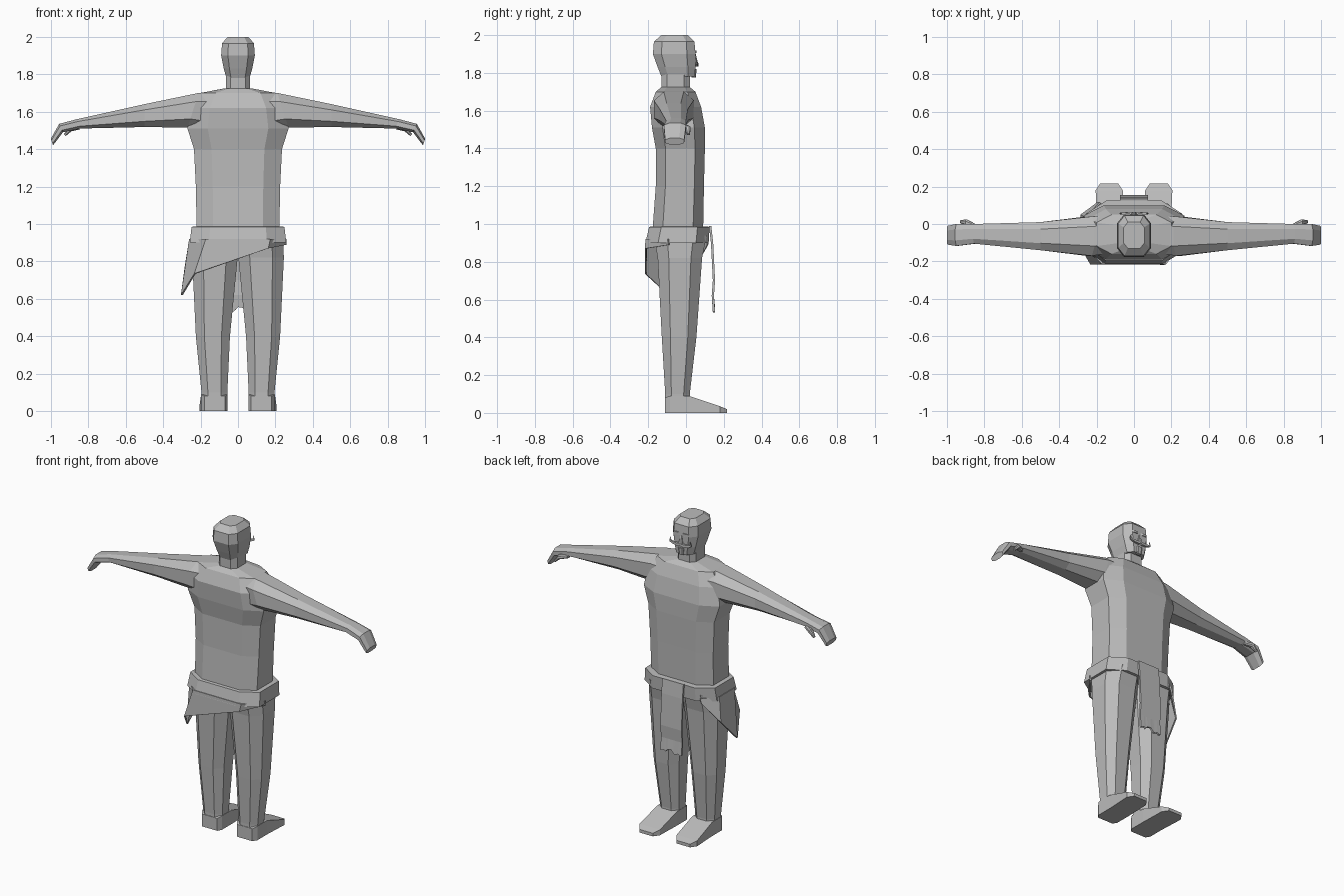
import bpy, bmesh, math, random
from mathutils import Vector

random.seed(4)
if "Cube" in bpy.data.objects:
    bpy.data.objects.remove(bpy.data.objects["Cube"])

COLOUR = (0.5, 0.5, 0.5, 1)
grey = bpy.data.materials.new("plain grey")
grey.use_nodes = True
grey.diffuse_color = COLOUR
grey.node_tree.nodes["Principled BSDF"].inputs["Base Color"].default_value = COLOUR


def finish(name, bm, mirror=False, thickness=None):
    bmesh.ops.recalc_face_normals(bm, faces=bm.faces)
    mesh = bpy.data.meshes.new(name)
    bm.to_mesh(mesh)
    bm.free()
    mesh.materials.append(grey)
    obj = bpy.data.objects.new(name, mesh)
    bpy.context.collection.objects.link(obj)
    if mirror:
        obj.modifiers.new("mirror", 'MIRROR').use_mirror_merge = False
    if thickness:
        solid = obj.modifiers.new("thickness", 'SOLIDIFY')
        solid.thickness = thickness
        solid.offset = 0


def bridge(bm, first, second, closed):
    """Join two rows of vertices with quads."""
    count = len(first)
    for i in range(count if closed else count - 1):
        j = (i + 1) % count
        bm.faces.new((first[i], first[j], second[j], second[i]))


def loft(name, sections, mirror=False):
    """Skin closed sections and cap both ends."""
    bm = bmesh.new()
    loops = [[bm.verts.new(point) for point in section] for section in sections]
    for first, second in zip(loops, loops[1:]):
        bridge(bm, first, second, closed=True)
    bm.faces.new(loops[0])
    bm.faces.new(loops[-1])
    finish(name, bm, mirror)


def sheet(name, rows, thickness):
    """Thin cloth through open rows of points."""
    bm = bmesh.new()
    lines = [[bm.verts.new(point) for point in row] for row in rows]
    for first, second in zip(lines, lines[1:]):
        bridge(bm, first, second, closed=False)
    finish(name, bm, thickness=thickness)


def cut_corners(quad, cut=0.25):
    """Turn a four-cornered section into an eight-sided one."""
    corners = [Vector(corner) for corner in quad]
    ring = []
    for start, end in zip(corners, corners[1:] + corners[:1]):
        ring += [start.lerp(end, cut), end.lerp(start, cut)]
    return ring


def level(z, inner, outer, back, front, cut=0.25):
    """Horizontal section."""
    return cut_corners([(inner, back, z), (outer, back, z),
                        (outer, front, z), (inner, front, z)], cut)


def girth(z, half, back, front, cut=0.2):
    """Horizontal section centred on the body."""
    return level(z, -half, half, back, front, cut)


def limb(top, bottom, back, front):
    """Section across the arm, from its upper (x, z) to its lower (x, z)."""
    (x, z), (low_x, low_z) = top, bottom
    return cut_corners([(x, back, z), (x, front, z),
                        (low_x, front, low_z), (low_x, back, low_z)])


# Trunk, neck and head
loft("torso", [
    girth(z=0.93, half=0.22, back=-0.18, front=0.09),
    girth(z=1.2, half=0.225, back=-0.16, front=0.095),
    girth(z=1.4, half=0.235, back=-0.16, front=0.1),
    girth(z=1.51, half=0.27, back=-0.18, front=0.1),
    girth(z=1.62, half=0.25, back=-0.19, front=0.08),
    girth(z=1.7, half=0.2, back=-0.16, front=0.05),
    girth(z=1.725, half=0.07, back=-0.13, front=0.02)])
loft("neck", [girth(z=height, half=0.065, back=-0.13, front=0.02) for height in (1.7, 1.83)])
loft("head", [
    girth(z=1.78, half=0.062, back=-0.13, front=0.046),
    girth(z=1.83, half=0.076, back=-0.15, front=0.05),
    girth(z=1.9, half=0.09, back=-0.175, front=0.05),
    girth(z=1.965, half=0.085, back=-0.17, front=0.045),
    girth(z=2, half=0.055, back=-0.13, front=0.01)])

# Face details
loft("nose", [girth(z=1.85, half=0.014, back=0.03, front=0.064),
              girth(z=1.9, half=0.006, back=0.03, front=0.052)])
loft("chin_beard", [girth(z=1.775, half=0.014, back=0.03, front=0.052),
                    girth(z=1.82, half=0.02, back=0.03, front=0.056)])
loft("brow", [level(z=height, inner=0.01, outer=0.055, back=0.03, front=0.055)
              for height in (1.905, 1.918)], mirror=True)

# Moustache sweeps outwards and curls up to a point
whiskers = []
for step in range(6):
    t = step / 5
    size = 0.008 * (1 - t) + 0.001
    x = 0.075 * math.sin(2 * t)
    z = 1.843 + 0.035 * t ** 3
    whiskers.append([(x - size, 0.056 - size, z + size), (x - size, 0.056 + size, z + size),
                     (x + size, 0.056 + size, z - size), (x + size, 0.056 - size, z - size)])
loft("moustache", whiskers, mirror=True)

# Arms with curled hands
loft("arm", [
    limb(top=(0.15, 1.705), bottom=(0.2, 1.5), back=-0.16, front=0.045),
    limb(top=(0.21, 1.7), bottom=(0.27, 1.515), back=-0.17, front=0.04),
    limb(top=(0.5, 1.64), bottom=(0.5, 1.518), back=-0.14, front=0.01),
    limb(top=(0.86, 1.56), bottom=(0.84, 1.51), back=-0.105, front=0),
    limb(top=(0.955, 1.535), bottom=(0.935, 1.49), back=-0.117, front=0),
    limb(top=(1, 1.455), bottom=(0.988, 1.42), back=-0.11, front=-0.01)], mirror=True)
loft("thumb", [
    limb(top=(0.85, 1.53), bottom=(0.845, 1.505), back=-0.03, front=0),
    limb(top=(0.9, 1.52), bottom=(0.89, 1.495), back=-0.01, front=0.025),
    limb(top=(0.93, 1.48), bottom=(0.92, 1.47), back=0.005, front=0.02)], mirror=True)

# Legs and feet
loft("leg", [
    level(z=0.04, inner=0.057, outer=0.193, back=-0.11, front=0.02),
    level(z=0.1, inner=0.057, outer=0.195, back=-0.11, front=0.02),
    level(z=0.4, inner=0.043, outer=0.225, back=-0.128, front=0.055),
    level(z=0.82, inner=0.002, outer=0.245, back=-0.15, front=0.085),
    level(z=0.94, inner=0, outer=0.24, back=-0.17, front=0.11)], mirror=True)


def sole(y, inner, outer, height):
    """Upright section across the foot."""
    return [(inner, y, 0), (outer, y, 0), (outer, y, height), (inner, y, height)]


loft("foot", [
    sole(y=-0.112, inner=0.07, outer=0.18, height=0.08),
    sole(y=-0.085, inner=0.055, outer=0.197, height=0.09),
    sole(y=0.015, inner=0.055, outer=0.197, height=0.09),
    sole(y=0.18, inner=0.06, outer=0.205, height=0.035),
    sole(y=0.217, inner=0.085, outer=0.18, height=0.02)], mirror=True)

# Belt
loft("belt", [
    girth(z=0.9, half=0.258, back=-0.215, front=0.12),
    girth(z=0.985, half=0.248, back=-0.195, front=0.125),
    girth(z=0.988, half=0.21, back=-0.17, front=0.09)])

# Wrapped sash, its hem falling to a hanging tail on one side
belt_line = [(0.256, -0.09), (0.17, -0.21), (-0.17, -0.21),
             (-0.256, -0.12), (-0.256, 0.03), (-0.18, 0.115)]
hem = [(0.256, -0.09, 0.89), (0.16, -0.213, 0.87), (-0.23, -0.213, 0.735),
       (-0.3, -0.09, 0.62), (-0.28, 0.05, 0.77), (-0.19, 0.115, 0.89)]
sheet("sash", [[(x, y, 0.92) for x, y in belt_line], hem], thickness=0.01)

# Front cloth with a frayed hem
columns = [0.0125 * i for i in range(-6, 7)]
drape = [(0.128, 0.99), (0.138, 0.9), (0.148, 0.7), (0.142, 0.62)]
cloth = [[(x, y, z) for x in columns] for y, z in drape]
cloth.append([(x, 0.148, random.uniform(0.53, 0.56)) for x in columns])
sheet("front_cloth", cloth, thickness=0.012)
